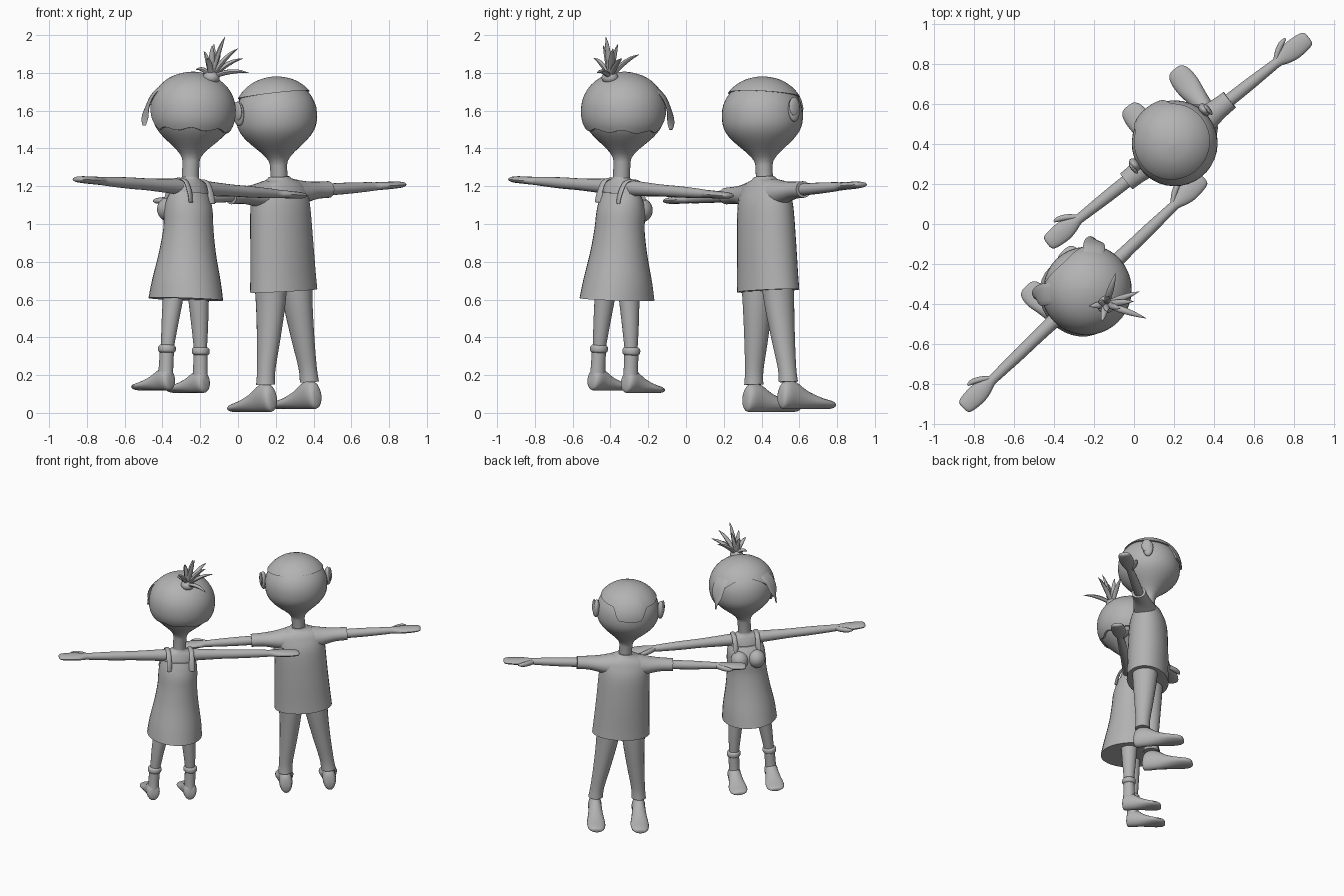
import bpy, bmesh, math
from mathutils import Vector, Matrix

if "Cube" in bpy.data.objects:
    bpy.data.objects.remove(bpy.data.objects["Cube"])

grey = bpy.data.materials.new("plain grey")
grey.diffuse_color = (0.45, 0.45, 0.45, 1)
grey.use_nodes = True
grey.node_tree.nodes["Principled BSDF"].inputs["Base Color"].default_value = grey.diffuse_color


def dense(rows, k=4):
    """Smoothly interpolate a few control rows (Catmull-Rom)."""
    out = []
    for i in range(len(rows) - 1):
        p0, p1, p2, p3 = (rows[max(i - 1, 0)], rows[i], rows[i + 1], rows[min(i + 2, len(rows) - 1)])
        for j in range(k):
            t = j / k
            out.append([0.5 * (2 * b + (c - a) * t + (2 * a - 5 * b + 4 * c - d) * t * t
                               + (3 * b - a - 3 * c + d) * t ** 3)
                        for a, b, c, d in zip(p0, p1, p2, p3)])
    return out + [list(rows[-1])]


def skin(name, M, rings):
    """Join rings of points into a closed, smooth surface."""
    bm = bmesh.new()
    vr = [[bm.verts.new(p) for p in r] for r in rings]
    n = len(vr[0])
    for a, b in zip(vr, vr[1:]):
        for i in range(n):
            bm.faces.new((a[i], a[(i + 1) % n], b[(i + 1) % n], b[i]))
    bm.faces.new(vr[0])
    bm.faces.new(vr[-1])
    bmesh.ops.recalc_face_normals(bm, faces=bm.faces)
    me = bpy.data.meshes.new(name)
    bm.to_mesh(me)
    bm.free()
    me.materials.append(grey)
    ob = bpy.data.objects.new(name, me)
    bpy.context.collection.objects.link(ob)
    ob.matrix_world = M
    bpy.ops.object.select_all(action='DESELECT')
    ob.select_set(True)
    bpy.context.view_layer.objects.active = ob
    bpy.ops.object.shade_smooth_by_angle(angle=math.radians(45))
    return ob


AXES = {'x': (Vector((0, 1, 0)), Vector((0, 0, 1))),
        'y': (Vector((1, 0, 0)), Vector((0, 0, 1))),
        'z': (Vector((1, 0, 0)), Vector((0, 1, 0)))}


def loft(name, M, rows, axis='z', n=24, k=4):
    """rows: centre x, y, z and two half widths; ellipses across the axis."""
    u, v = AXES[axis]
    rings = []
    for x, y, z, a, b in dense(rows, k):
        a, b = max(a, .001), max(b, .001)
        rings.append([Vector((x, y, z)) + u * a * math.cos(2 * math.pi * i / n)
                      + v * b * math.sin(2 * math.pi * i / n) for i in range(n)])
    return skin(name, M, rings)


def blob(name, M, c, r, n=20):
    rows = [(c[0], c[1], c[2] - r[2] * math.cos(math.pi * i / 12),
             r[0] * math.sin(math.pi * i / 12), r[1] * math.sin(math.pi * i / 12)) for i in range(13)]
    return loft(name, M, rows, n=n, k=1)


def tube(name, M, pts, n=8):
    """pts: x, y, z, half width, half thickness; rings follow the path."""
    d = dense(pts)
    rings = []
    for i, (x, y, z, a, b) in enumerate(d):
        t = Vector(d[min(i + 1, len(d) - 1)][:3]) - Vector(d[max(i - 1, 0)][:3])
        q = t.to_track_quat('Z', 'Y')
        rings.append([Vector((x, y, z)) + q @ Vector((a * math.cos(2 * math.pi * j / n),
                      b * math.sin(2 * math.pi * j / n), 0)) for j in range(n)])
    return skin(name, M, rings)


def head_r(z, zc, h, R=.215):
    if z > zc:
        return R * math.sqrt(max(0, 1 - ((z - zc) / h) ** 2))
    u = min(1, (zc - z) / .27) ** 1.4
    return .045 + (R - .045) * (1 + math.cos(math.pi * u)) / 2


def head(name, M, zc, h, neck):
    zs = [neck] + [zc - .27 + .27 * i / 12 for i in range(13)]
    zs += [zc + h * math.sin(math.pi / 2 * i / 10) for i in range(1, 11)]
    loft(name, M, [(0, 0, z, head_r(z, zc, h), head_r(z, zc, h)) for z in zs], n=36, k=1)


def hair(name, M, zc, h, edge, off, n=72, m=14):
    """Shell over the head whose lower edge depends on the angle from the front."""
    rings = []
    for t in range(m + 2):
        ring = []
        for i in range(n):
            ph = 2 * math.pi * i / n
            ze = edge(abs((ph + math.pi) % (2 * math.pi) - math.pi))
            top = zc + h
            s = min(t, m) / m
            z = ze + (top - ze) * math.cos(s * math.pi / 2) ** 1.2 if s < 1 else ze
            r = head_r(z, zc, h) + (off * min(1, 3 * s) if t <= m else -.015)
            r = max(r, .001)
            ring.append((r * math.sin(ph), r * math.cos(ph), z + (off * (1 - s))))
        rings.append(ring)
    skin(name, M, rings)


def arm(who, M, s, z, start, r0):
    rows = [(start, r0, r0), (.3, .033, .032), (.45, .031, .03), (.59, .026, .025), (.64, .026, .022),
            (.68, .04, .021), (.73, .05, .02), (.79, .047, .018), (.825, .038, .014), (.835, .02, .006)]
    loft(who + "_arm", M, [(s * x, 0, z, a, b) for x, a, b in rows], 'x', 16)
    thumb = [(.63, .01, .016), (.67, .04, .018), (.71, .06, .015), (.74, .067, .005)]
    loft(who + "_thumb", M, [(s * x, y, z, r, r) for x, y, r in thumb], 'x', 10)


def foot(who, M, x, k, kh):
    rows = [(-.06, .02, .03, .07), (-.05, .038, .005, .12), (-.02, .048, 0, .15), (.04, .048, 0, .145),
            (.11, .055, 0, .1), (.19, .066, 0, .065), (.255, .06, 0, .048), (.285, .04, .004, .038),
            (.292, .015, .012, .028)]
    loft(who + "_foot", M, [(x, y * k, (lo + hi) / 2 * kh, a * .95, (hi - lo) / 2 * kh)
                            for y, a, lo, hi in rows], 'y', 20, 3)


def place(x, y, z, turn, lean):
    return (Matrix.Translation((x, y, z)) @ Matrix.Rotation(math.radians(turn), 4, 'Z')
            @ Matrix.Rotation(math.radians(lean), 4, 'Y'))


# ---------- man (local: faces +y, his right is +x) ----------
M = place(.268, .455, .012, 38.3, -3)
zc, h = 1.57, .19
head("man_head", M, zc, h, 1.2)


def man_edge(p):
    d = min(1, max(0, (.62 - p) / .3))
    return 1.675 - .02 * math.cos(p) - .085 * d * d * (3 - 2 * d)


hair("man_hair", M, zc, h, man_edge, .012)
loft("man_shirt", M, [(0, 0, .635, .198, .142), (0, 0, .72, .192, .14), (0, 0, .9, .182, .138),
                      (0, 0, 1.08, .175, .128), (0, 0, 1.17, .165, .1), (0, 0, 1.205, .13, .082),
                      (0, 0, 1.225, .075, .065), (0, 0, 1.24, .055, .055)], n=32)
for s in (1, -1):
    loft("man_sleeve", M, [(s * .09, 0, 1.145, .085, .08), (s * .17, 0, 1.15, .07, .058),
                           (s * .25, 0, 1.155, .055, .046), (s * .33, 0, 1.155, .05, .044)], 'x', 20)
    arm("man", M, s, 1.155, .2, .035)
    blob("man_ear", M, (s * .222, .04, 1.585), (.024, .036, .065))
    blob("man_ear_rim", M, (s * .238, .03, 1.6), (.012, .034, .05))
    loft("man_trouser_leg", M, [(s * .085, 0, .68, .085, .09), (s * .092, 0, .56, .075, .082),
                                (s * .115, 0, .38, .06, .065), (s * .14, 0, .22, .048, .05),
                                (s * .148, 0, .145, .05, .052)])
    foot("man", M, s * .15, 1, 1)

# ---------- woman ----------
M = place(-.295, -.383, .112, 43.8, 3)
zc, h = 1.49, .195
head("woman_head", M, zc, h, 1.08)


def woman_edge(p):
    if p < .8:
        return 1.615 - .08 * (p / .8) ** 2
    return 1.385 + .15 * max(0, 1 - (p - .8) / .5) ** 1.3 + .008 * math.cos(8 * p)


hair("woman_hair", M, zc, h, woman_edge, .012)
loft("woman_torso", M, [(0, 0, .85, .1, .08), (0, 0, .97, .115, .09), (0, 0, 1.06, .115, .075),
                        (0, 0, 1.105, .1, .06), (0, 0, 1.13, .05, .048), (0, 0, 1.15, .043, .043)])
loft("woman_dress", M, [(0, 0, .49, .188, .208), (0, 0, .59, .178, .185), (0, 0, .735, .152, .15),
                        (0, 0, .86, .136, .13), (0, .005, .95, .134, .125), (0, .005, 1.01, .128, .108),
                        (0, 0, 1.055, .115, .085)], n=32)
# top knot of loose spikes
base = Vector((.01, -.12, 1.665))
blob("woman_hair_knot", M, base, (.045, .045, .035))
tips = [(.026, -.066, .218), (.096, -.19, .03), (.136, .077, .13), (.16, -.07, .11), (-.068, .05, .04),
        (-.025, .038, .14), (.104, -.086, .16), (-.08, -.05, .1), (.03, .02, .18), (-.03, -.03, .17)]
for t in tips:
    p = Vector(t)
    pts = [(*(base + p * f + Vector((0, 0, .02 * math.sin(f * math.pi)))), r, r * .8)
           for f, r in ((0, .012), (.35, .017), (.7, .012), (1, .001))]
    tube("woman_hair_spike", M, pts)
for s in (1, -1):
    # side locks standing off the temples
    tube("woman_fringe_lock", M, [(s * .135, .1, 1.615, .05, .008), (s * .175, .13, 1.56, .055, .009),
                                  (s * .2, .148, 1.48, .045, .008), (s * .21, .15, 1.4, .012, .004)], 12)
    arm("woman", M, s, 1.083, .08, .042)
    blob("woman_bust", M, (s * .058, .095, .965), (.062, .065, .065))
    tube("woman_strap", M, [(s * .075, .085, 1.0, .022, .007), (s * .078, .078, 1.06, .018, .007),
                            (s * .08, .045, 1.117, .016, .007), (s * .08, -.04, 1.117, .016, .007),
                            (s * .078, -.078, 1.06, .018, .007), (s * .075, -.09, 1.0, .022, .007)], 10)
    loft("woman_leg", M, [(s * .085, 0, .6, .06, .065), (s * .095, 0, .48, .052, .055),
                          (s * .11, 0, .35, .043, .045), (s * .122, 0, .22, .033, .034)])
    loft("woman_boot_shaft", M, [(s * .128, 0, .06, .04, .045), (s * .126, 0, .12, .037, .04),
                                 (s * .124, 0, .21, .037, .038)])
    loft("woman_boot_cuff", M, [(s * .124, 0, .2, .036, .036), (s * .124, 0, .21, .046, .046),
                                (s * .124, 0, .232, .046, .046), (s * .124, 0, .242, .036, .036)])
    foot("woman", M, s * .128, .76, .8)
